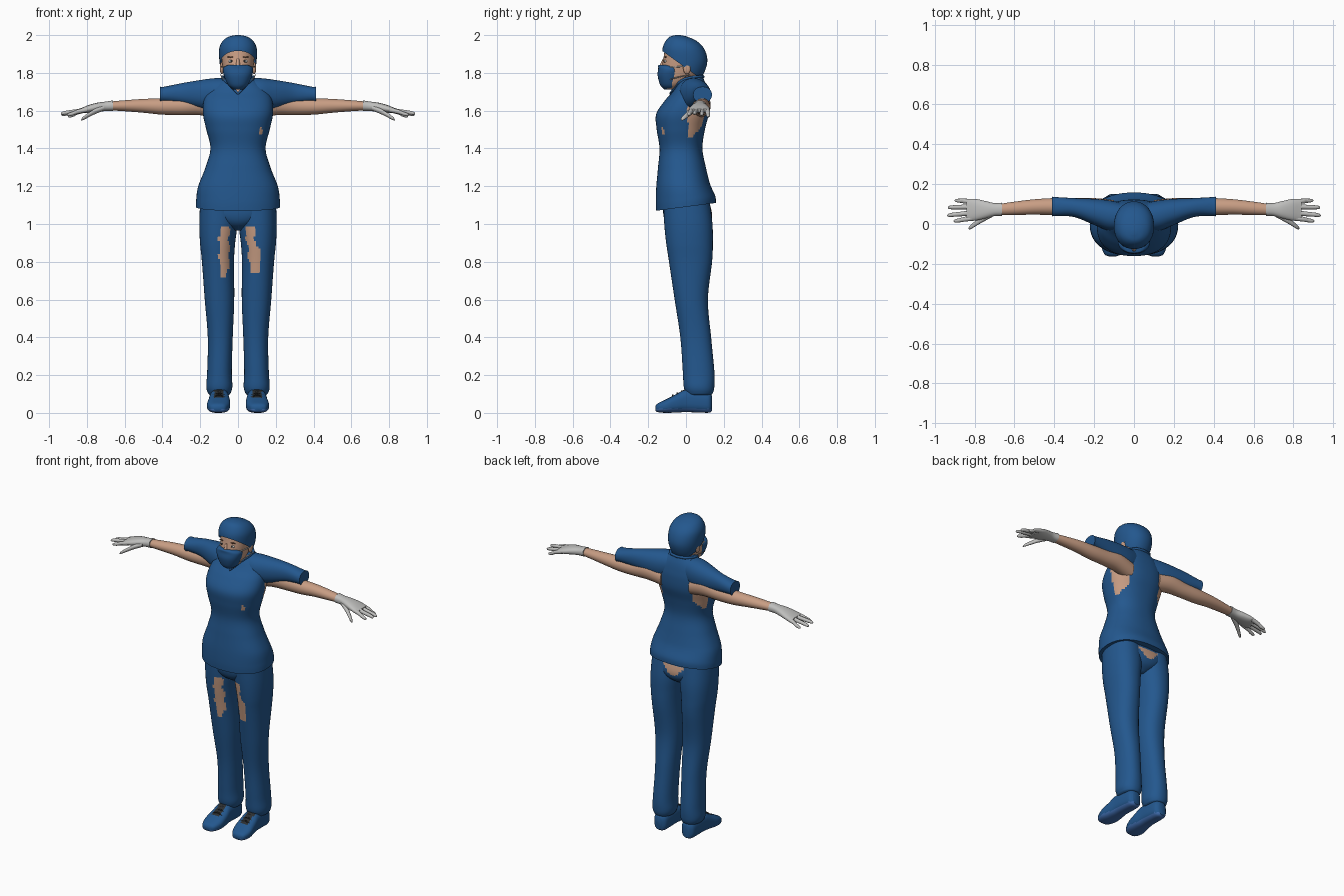
import bpy, bmesh, math
from mathutils import Vector

cube = bpy.data.objects.get("Cube")
if cube:
    bpy.data.objects.remove(cube, do_unlink=True)


def material(name, *rgb):
    m = bpy.data.materials.new(name)
    m.use_nodes = True
    m.diffuse_color = (*rgb, 1)
    m.node_tree.nodes["Principled BSDF"].inputs["Base Color"].default_value = (*rgb, 1)
    return m


blue = material("scrub blue", .017, .096, .27)
skin = material("skin", .58, .34, .23)
white = material("glove grey", .52, .52, .51)
sole = material("sole blue", .05, .15, .42)
dark = material("lace dark", .025, .028, .03)
brown = material("brow brown", .16, .075, .045)
made = []


def spline(a, b, c, d, t):
    return [.5 * (2 * q + (r - p) * t + (2 * p - 5 * q + 4 * r - s) * t * t
                  + (3 * q - p - 3 * r + s) * t ** 3) for p, q, r, s in zip(a, b, c, d)]


def loft(name, axis, rings, mats, sub=4, n=24, square=2.0, rule=None, side=1, shape=None, cut=None):
    """Skin over rings (position, low u, high u, low v, high v) placed along an axis."""
    path = []
    for i in range(len(rings) - 1):
        quad = [rings[max(0, min(len(rings) - 1, i + k))] for k in (-1, 0, 1, 2)]
        path += [spline(*quad, s / sub) for s in range(sub)]
    path.append(rings[-1])
    bm = bmesh.new()
    loops = []
    for p, u0, u1, v0, v1 in path:
        loop = []
        for k in range(n):
            a = math.tau * k / n
            c, s = math.cos(a), math.sin(a)
            u = (u0 + u1) / 2 + (u1 - u0) / 2 * math.copysign(abs(c) ** (2 / square), c)
            v = (v0 + v1) / 2 + (v1 - v0) / 2 * math.copysign(abs(s) ** (2 / square), s)
            co = Vector({"X": (p, u, v), "Y": (u, p, v), "Z": (u, v, p)}[axis])
            if shape:
                co = shape(co)
            co.x *= side
            loop.append(bm.verts.new(co))
        loops.append(loop)
    for a, b in zip(loops, loops[1:]):
        for k in range(n):
            bm.faces.new((a[k], a[(k + 1) % n], b[(k + 1) % n], b[k]))
    bm.faces.new(loops[0])
    bm.faces.new(loops[-1])
    bmesh.ops.recalc_face_normals(bm, faces=bm.faces)
    if cut:
        bmesh.ops.bisect_plane(bm, geom=bm.verts[:] + bm.edges[:] + bm.faces[:],
                               plane_co=cut[0], plane_no=cut[1], clear_inner=True)
    if rule:
        for f in bm.faces:
            f.material_index = rule(f.calc_center_median(), f.normal)
    mesh = bpy.data.meshes.new(name)
    bm.to_mesh(mesh)
    bm.free()
    for m in mats:
        mesh.materials.append(m)
    ob = bpy.data.objects.new(name, mesh)
    bpy.context.collection.objects.link(ob)
    made.append(ob)
    return ob


def wide(p, r, v0, v1, c=0):
    return (p, c - r, c + r, v0, v1)


def dot(name, x, y, z, rx, ry, rz, mat, side=1):
    steps = [math.pi * k / 8 for k in range(9)]
    loft(name, "Z", [(z - rz * math.cos(t), x - rx * math.sin(t) - .0002, x + rx * math.sin(t) + .0002,
                      y - ry * math.sin(t) - .0002, y + ry * math.sin(t) + .0002) for t in steps],
         [mat], 1, 16, side=side)


# Tunic: V neck and bare patches under the arms
def tunic_rule(c, n):
    x, z = abs(c.x), c.z
    neck = c.y < .03 and z > 1.69 and x < (z - 1.69) * .85
    under_arm = c.y > .01 and 1.465 < z < 1.63 and x > .1 + .6 * abs(z - 1.535)
    nick = c.y < 0 and abs(c.x - .12) < .008 and abs(z - 1.49) < .018
    return int(neck or under_arm or nick)


def hem_slant(c):
    c.z += .13 * (c.y + .16) * max(0, 1 - (c.z - 1.07) / .15)
    return c


loft("tunic", "Z", [wide(1.07, .222, -.158, .158), wide(1.12, .221, -.16, .155), wide(1.2, .21, -.157, .13),
                    wide(1.3, .172, -.148, .105), wide(1.4, .146, -.14, .087), wide(1.5, .168, -.155, .1),
                    wide(1.58, .185, -.158, .12), wide(1.65, .182, -.115, .122), wide(1.7, .16, -.07, .115),
                    wide(1.74, .125, -.045, .105), wide(1.775, .08, -.025, .09)],
     [blue, skin], 7, 72, 2.3, tunic_rule, shape=hem_slant)

# Collar band around the neck opening
half = [(.025, -.062, 1.718), (.05, -.045, 1.745), (.078, -.005, 1.768), (.082, .04, 1.778), (.05, .08, 1.78)]
ring = [(0, -.08, 1.69)] + half + [(0, .09, 1.78)] + [(-x, y, z) for x, y, z in reversed(half)]
curve = bpy.data.curves.new("collar", "CURVE")
curve.dimensions = "3D"
curve.bevel_depth = .008
line = curve.splines.new("POLY")
line.points.add(len(ring) - 1)
line.use_cyclic_u = True
for pt, co in zip(line.points, ring):
    pt.co = (*co, 1)
curve.materials.append(blue)
bpy.context.collection.objects.link(bpy.data.objects.new("collar", curve))


# Trousers with worn patches on the thighs and seat
def trouser_rule(c, n):
    x, z = c.x, c.z
    seat = c.y > .05 and 1.035 < z < 1.1 and abs(x) < .065 * (z - 1.0) / .08
    wave = .005 * math.sin(z * 70)
    if c.y > .03:
        return int(seat)
    if x < 0:
        worn = .72 < z < .985 and abs(x + .072 + wave) < min(.026, (z - .7) * .4)
    else:
        worn = .75 < z < .985 and abs(x - .06 - (.98 - z) * .14 + wave) < .024
        worn = worn or (.8 < z < .87 and .085 < x < .122)
    return int(worn)


loft("trouser_seat", "Z", [wide(.965, .03, -.05, .08), wide(1.0, .11, -.1, .125), wide(1.05, .185, -.12, .138),
                           wide(1.13, .195, -.12, .12)], [blue, skin], 6, 72, 2.3, trouser_rule)

for s, label in ((1, "left"), (-1, "right")):
    loft(label + "_trouser_leg", "Z",
         [wide(1.12, .1, -.12, .125, .1), wide(1.0, .101, -.115, .14, .104), wide(.9, .093, -.105, .142, .108),
          wide(.8, .085, -.09, .138, .106), wide(.6, .078, -.06, .116, .098), wide(.4, .066, -.03, .133, .094),
          wide(.22, .065, -.017, .15, .098), wide(.14, .069, -.012, .15, .099), wide(.105, .06, 0, .142, .099),
          wide(.095, .05, .01, .13, .099)], [blue, skin], 9, 56, 2.2, trouser_rule, s)

    # Shoe with pale sole and dark lacing
    def shoe_rule(c, n):
        if c.z < .022:
            return 1
        return 2 if n.z > .3 and -.085 < c.y < .01 and abs(abs(c.x) - .1) < .026 else 0

    loft(label + "_shoe", "Y",
         [wide(-.162, .02, .012, .035, .108), wide(-.15, .043, .004, .05, .107), wide(-.105, .06, 0, .072, .104),
          wide(-.05, .058, .002, .1, .1), wide(0, .052, .004, .125, .099), wide(.07, .049, .002, .12, .098),
          wide(.12, .043, .001, .11, .098), wide(.138, .025, .01, .09, .098)],
         [blue, sole, dark], 6, 40, 2.7, shoe_rule, s)
    for k in range(3):
        y, z = -.07 + .024 * k, .094 + .011 * k
        loft(label + "_lace", "X", [(x, y - .004, y + .004, z - .004 - d, z + .004 - d)
                                    for x, d in ((.066, .012), (.1, 0), (.134, .012))], [dark], 3, 8, side=s)

    # Sleeve and bare arm
    loft(label + "_sleeve", "X",
         [(.04, -.03, .1, 1.62, 1.772), (.12, -.035, .118, 1.6, 1.772), (.2, -.005, .126, 1.612, 1.762),
          (.3, .035, .13, 1.635, 1.745), (.39, .04, .135, 1.645, 1.727), (.412, .038, .137, 1.641, 1.727)],
         [blue], 6, 36, 2.2, side=s)
    loft(label + "_arm", "X",
         [(.1, .02, .12, 1.56, 1.67), (.2, .03, .13, 1.576, 1.69), (.3, .042, .13, 1.577, 1.672),
          (.4, .044, .13, 1.579, 1.666), (.5, .047, .124, 1.589, 1.662), (.6, .045, .112, 1.597, 1.655),
          (.68, .045, .1, 1.602, 1.648)], [skin], 5, 24, side=s)

    # Gloved hand: cuff and palm, four fingers, thumb
    loft(label + "_glove", "X",
         [(.662, .04, .107, 1.599, 1.654), (.7, .04, .105, 1.598, 1.648), (.745, .028, .115, 1.593, 1.642),
          (.79, .018, .125, 1.588, 1.63), (.825, .016, .125, 1.588, 1.616), (.84, .022, .12, 1.592, 1.61)],
         [white], 5, 24, 2.3, side=s)
    for f, (y0, x1, y1, z1) in enumerate(((.113, .9, .118, 1.57), (.087, .935, .083, 1.578),
                                          (.058, .938, .043, 1.585), (.03, .905, .015, 1.578))):
        tube = [(.8, .013, 0), (.85, .012, .4), (x1 - .03, .0105, .75), (x1 - .008, .008, .95), (x1, .002, 1)]
        loft(label + "_finger_%d" % (f + 1), "X",
             [(x, y0 + (y1 - y0) * t - r, y0 + (y1 - y0) * t + r, 1.605 + (z1 - 1.605) * t - r,
               1.605 + (z1 - 1.605) * t + r) for x, r, t in tube], [white], 4, 14, side=s)
    loft(label + "_thumb", "X",
         [(.71, .035, .07, 1.6, 1.63), (.755, .012, .045, 1.582, 1.612), (.79, -.008, .02, 1.565, 1.59),
          (.82, -.026, -.005, 1.55, 1.568), (.83, -.025, -.018, 1.548, 1.554)], [white], 4, 14, side=s)

    # Ear, mask loop, eye and brow
    dot(label + "_ear", .086, .005, 1.825, .01, .02, .032, skin, s)
    for z0, z1 in ((1.83, 1.835), (1.765, 1.79)):
        loft(label + "_mask_loop", "Y",
             [(y, x - .003, x + .003, z - .003, z + .003) for y, x, z in
              ((-.085, .074, z0), (-.04, .085, (z0 + z1) / 2), (.025, .092, z1))], [white], 4, 8, side=s)
    dot(label + "_eye", .035, -.108, 1.862, .016, .008, .008, white, s)
    dot(label + "_iris", .035, -.115, 1.862, .006, .003, .006, dark, s)
    dot(label + "_brow", .037, -.109, 1.884, .02, .006, .004, brown, s)

# Neck and head
loft("neck", "Z", [wide(1.66, .06, -.04, .08), wide(1.74, .055, -.035, .07), wide(1.81, .056, -.05, .065)], [skin])
loft("head", "Z", [wide(1.715, .03, -.115, -.05), wide(1.74, .055, -.127, 0), wide(1.78, .071, -.13, .055),
                   wide(1.83, .081, -.128, .08), wide(1.88, .087, -.119, .092), wide(1.93, .085, -.11, .075),
                   wide(1.96, .06, -.09, .04)], [skin], 5, 36, 2.1)
loft("nose", "Z", [wide(1.8, .016, -.148, -.1), wide(1.83, .013, -.143, -.1), wide(1.875, .008, -.123, -.1)],
     [skin], 4, 16)

# Face mask
loft("face_mask", "Z", [wide(1.713, .025, -.115, -.05), wide(1.735, .052, -.136, -.035),
                        wide(1.785, .074, -.15, -.025), wide(1.822, .08, -.147, -.025),
                        wide(1.838, .062, -.147, -.045), wide(1.843, .04, -.143, -.07)], [blue], 5, 36, 2.2)

# Surgical cap, trimmed along a slope from brow to nape
loft("cap", "Z", [wide(1.75, .065, -.1, .065), wide(1.81, .089, -.12, .1), wide(1.87, .099, -.125, .113),
                  wide(1.93, .099, -.124, .095), wide(1.97, .08, -.107, .055), wide(1.992, .048, -.085, .005),
                  wide(2.0, .012, -.055, -.03)],
     [blue], 6, 40, 2.15, cut=((0, -.12, 1.912), (0, .13, .18)))

bpy.ops.object.select_all(action="DESELECT")
for ob in made:
    ob.select_set(True)
bpy.context.view_layer.objects.active = made[0]
bpy.ops.object.shade_smooth_by_angle(angle=math.radians(45))
